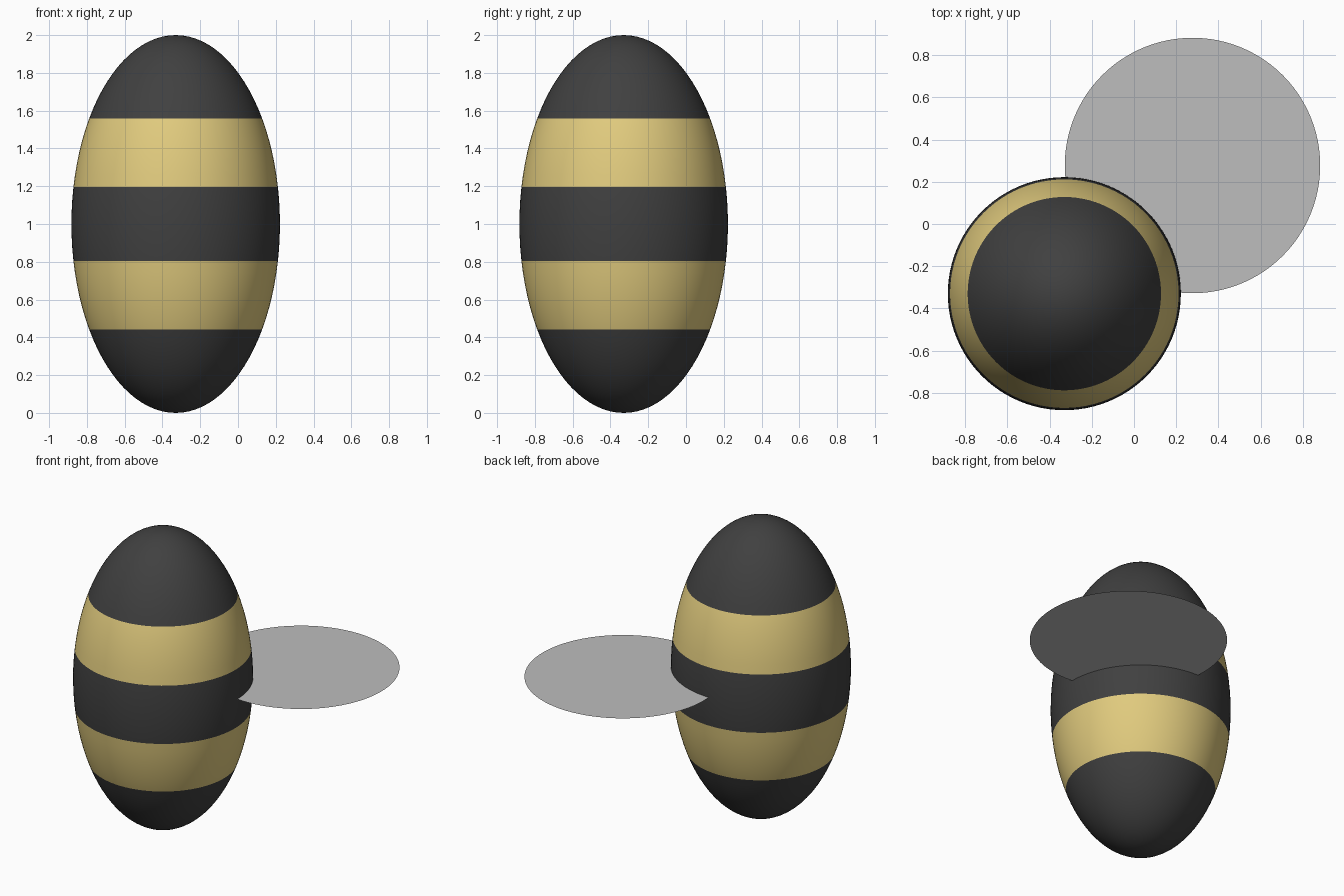
import bpy
import bmesh
from mathutils import Matrix, Vector

if "Cube" in bpy.data.objects:
    bpy.data.objects.remove(bpy.data.objects["Cube"])

BODY_CENTRE = Vector((-0.33, -0.33, 1.0))
BODY_RADIUS = 0.552
BAND_INNER, BAND_OUTER = 0.197, 0.558   # stripe limits above and below mid height


def srgb(*rgb):
    """Convert 0-255 display values to a linear colour."""
    return tuple(((c / 255 + 0.055) / 1.055) ** 2.4 for c in rgb) + (1.0,)


def material(name, *rgb):
    mat = bpy.data.materials.new(name)
    mat.diffuse_color = srgb(*rgb)
    mat.use_nodes = True
    mat.node_tree.nodes["Principled BSDF"].inputs["Base Color"].default_value = mat.diffuse_color
    return mat


def add_object(name, bm, location, materials):
    mesh = bpy.data.meshes.new(name)
    bm.to_mesh(mesh)
    bm.free()
    obj = bpy.data.objects.new(name, mesh)
    obj.location = location
    for mat in materials:
        mesh.materials.append(mat)
    bpy.context.collection.objects.link(obj)
    return obj


charcoal = material("charcoal", 64, 64, 64)
honey = material("honey_yellow", 225, 203, 126)
wing_grey = material("wing_grey", 190, 190, 190)

# Striped egg-shaped body: a stretched sphere cut at the stripe edges
bm = bmesh.new()
bmesh.ops.create_uvsphere(bm, u_segments=96, v_segments=48, radius=1.0,
                          matrix=Matrix.Diagonal((BODY_RADIUS, BODY_RADIUS, 1, 1)))
for z in (-BAND_OUTER, -BAND_INNER, BAND_INNER, BAND_OUTER):
    bmesh.ops.bisect_plane(bm, geom=bm.verts[:] + bm.edges[:] + bm.faces[:],
                           dist=1e-5, plane_co=(0, 0, z), plane_no=(0, 0, 1))
for face in bm.faces:
    height = abs(face.calc_center_median().z)
    face.material_index = int(BAND_INNER < height < BAND_OUTER)
    face.smooth = True
add_object("striped_body", bm, BODY_CENTRE, (charcoal, honey))

# Flat round wing, a sheet without thickness at mid height
bm = bmesh.new()
bmesh.ops.create_circle(bm, cap_ends=True, segments=96, radius=0.605)
bmesh.ops.recalc_face_normals(bm, faces=bm.faces)
for face in bm.faces:
    if face.normal.z < 0:
        face.normal_flip()
add_object("round_wing", bm, (0.277, 0.277, 1.0), (wing_grey,))
